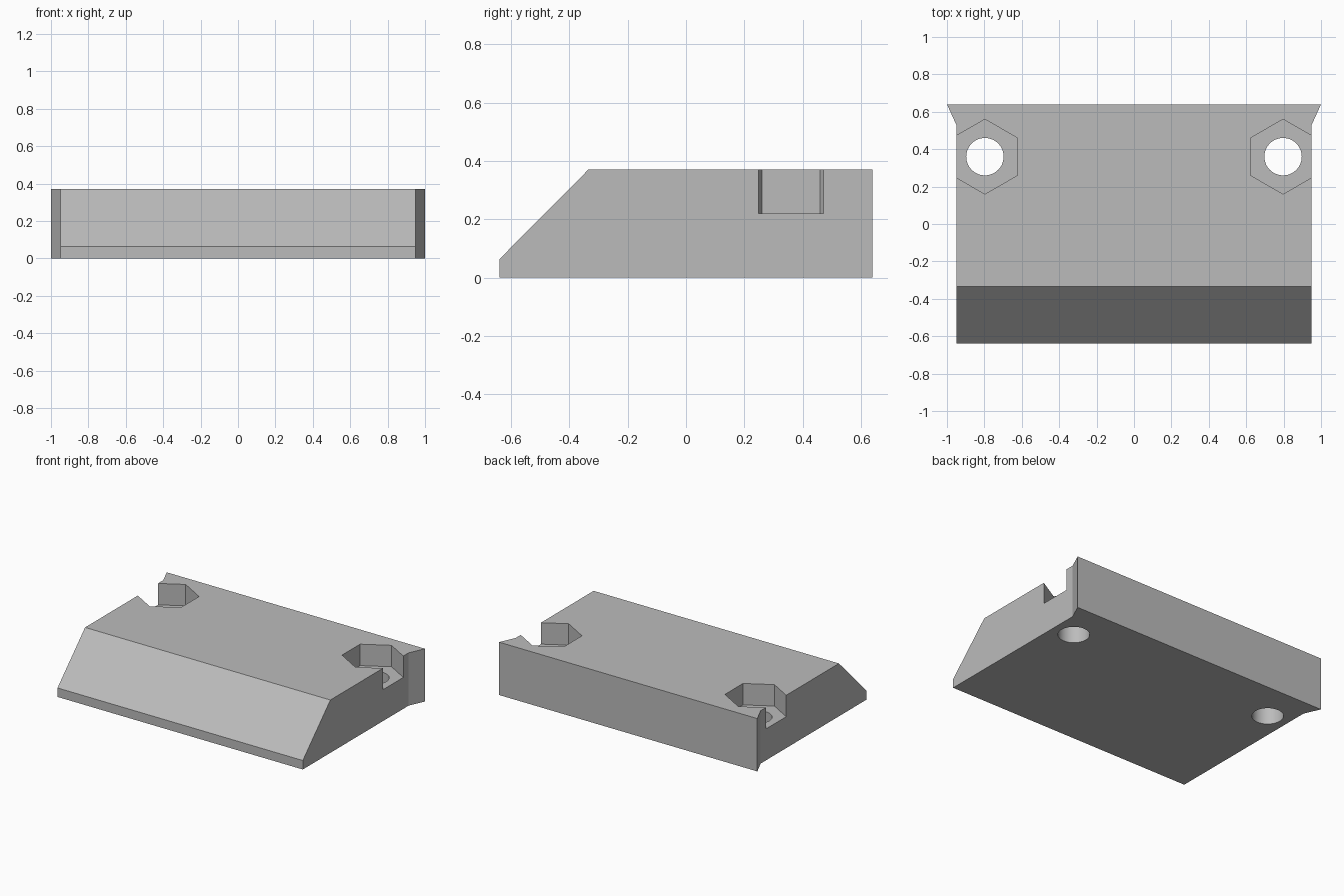
import bpy, bmesh, math
from mathutils import Vector

cube = bpy.data.objects.get("Cube")
if cube:
    bpy.data.objects.remove(cube, do_unlink=True)

HEIGHT = 0.37
POCKET_FLOOR = 0.22
BOLT_X, BOLT_Y = 0.797, 0.36

grey = bpy.data.materials.new("plain grey")
grey.use_nodes = True
colour = (0.5, 0.5, 0.5, 1)
grey.diffuse_color = colour
grey.node_tree.nodes["Principled BSDF"].inputs["Base Color"].default_value = colour


def prism(name, outline, bottom, top, slope=None):
    """Extrude a plan outline upwards, optionally trimmed by a (point, normal) plane."""
    bm = bmesh.new()
    base = bm.faces.new([bm.verts.new((x, y, bottom)) for x, y in outline])
    raised = bmesh.ops.extrude_face_region(bm, geom=[base])["geom"]
    bmesh.ops.translate(bm, vec=(0, 0, top - bottom),
                        verts=[g for g in raised if isinstance(g, bmesh.types.BMVert)])
    if slope:
        cut = bmesh.ops.bisect_plane(bm, geom=bm.verts[:] + bm.edges[:] + bm.faces[:],
                                     plane_co=slope[0], plane_no=slope[1], clear_outer=True)
        rim = [g for g in cut["geom_cut"] if isinstance(g, bmesh.types.BMEdge)]
        bmesh.ops.contextual_create(bm, geom=rim)
    bmesh.ops.recalc_face_normals(bm, faces=bm.faces[:])
    mesh = bpy.data.meshes.new(name)
    bm.to_mesh(mesh)
    bm.free()
    mesh.materials.append(grey)
    obj = bpy.data.objects.new(name, mesh)
    bpy.context.collection.objects.link(obj)
    return obj


def polygon(cx, cy, radius, sides):
    """Regular polygon with a corner pointing to the back."""
    turns = [math.pi / 2 + math.tau * i / sides for i in range(sides)]
    return [(cx + radius * math.cos(a), cy + radius * math.sin(a)) for a in turns]


# Block with flared back corners and a chamfered front edge
half = [(0.95, -0.64), (0.95, 0.53), (1.0, 0.64)]
plan = half + [(-x, y) for x, y in reversed(half)]
block = prism("clamp_block", plan, 0, HEIGHT,
              (Vector((0, -0.64, 0.063)), Vector((0, -0.307, 0.305))))

# Open-sided hexagonal nut pockets and round bolt holes
cutters = []
for side, sign in (("left", 1), ("right", -1)):
    x = sign * BOLT_X
    cutters.append(prism(side + "_nut_pocket_cutter", polygon(x, BOLT_Y, 0.2, 6), POCKET_FLOOR, 0.5))
    cutters.append(prism(side + "_bolt_hole_cutter", polygon(x, BOLT_Y, 0.1, 48), -0.1, 0.45))

bpy.ops.object.select_all(action="DESELECT")
block.select_set(True)
bpy.context.view_layer.objects.active = block
for cutter in cutters:
    cutter.hide_render = True
    mod = block.modifiers.new(cutter.name, "BOOLEAN")
    mod.operation = "DIFFERENCE"
    mod.solver = "EXACT"
    mod.object = cutter
    bpy.ops.object.modifier_apply(modifier=mod.name)
    bpy.data.objects.remove(cutter, do_unlink=True)

# Round hole walls, crisp edges elsewhere
bpy.ops.object.shade_smooth_by_angle(angle=math.radians(20))
